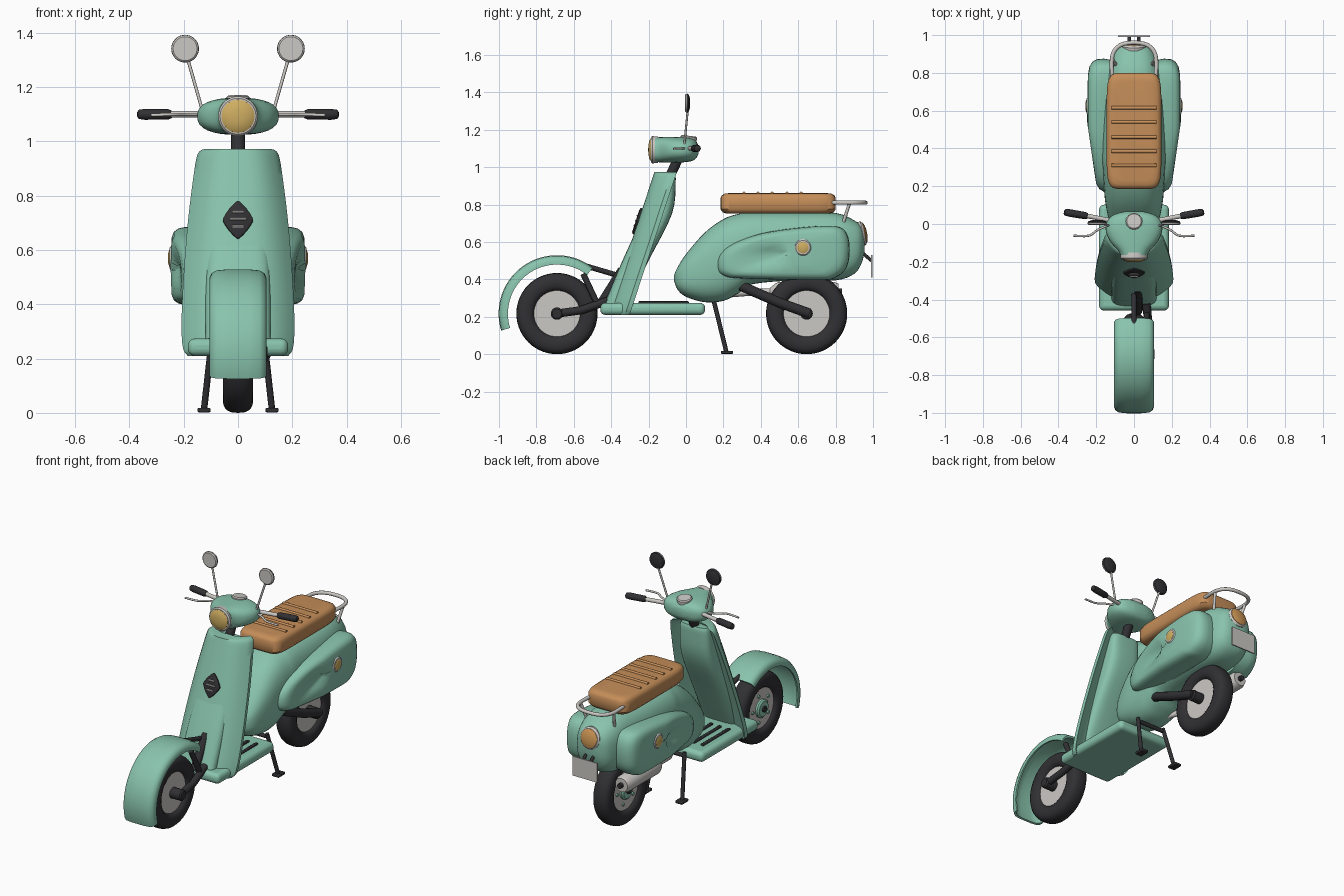
import bpy, bmesh, math
from mathutils import Vector as V

if "Cube" in bpy.data.objects:
    bpy.data.objects.remove(bpy.data.objects["Cube"])


def material(name, rgb):
    m = bpy.data.materials.new(name)
    m.diffuse_color = (*rgb, 1)
    m.use_nodes = True
    m.node_tree.nodes["Principled BSDF"].inputs["Base Color"].default_value = m.diffuse_color
    return m


GREEN = material("mint_green", (.25, .55, .42))
BLACK = material("black_rubber", (.03, .03, .034))
CHROME = material("chrome", (.60, .58, .55))
BROWN = material("tan_leather", (.56, .27, .10))
YELLOW = material("yellow_glass", (.62, .42, .12))
ORANGE = material("orange_glass", (.60, .30, .09))


def loft(name, rings, mat, closed=False):
    """Skin a list of equal point rings; cap the ends unless closed."""
    bm = bmesh.new()
    rows = [[bm.verts.new(p) for p in r] for r in rings]
    n = len(rows[0])
    for i in range(len(rows) if closed else len(rows) - 1):
        a, b = rows[i], rows[(i + 1) % len(rows)]
        for j in range(n):
            bm.faces.new((a[j], a[(j + 1) % n], b[(j + 1) % n], b[j]))
    if not closed:
        bm.faces.new(rows[0])
        bm.faces.new(rows[-1])
    bmesh.ops.recalc_face_normals(bm, faces=bm.faces)
    me = bpy.data.meshes.new(name)
    bm.to_mesh(me)
    bm.free()
    me.materials.append(mat)
    ob = bpy.data.objects.new(name, me)
    bpy.context.collection.objects.link(ob)
    return ob


def spline(pts, n=5, closed=False):
    """Catmull-Rom interpolation of tuples of any length."""
    out, c = [], len(pts)
    get = lambda i: pts[i % c] if closed else pts[max(0, min(c - 1, i))]
    for i in range(c if closed else c - 1):
        p, q, r, s = (get(i + k) for k in (-1, 0, 1, 2))
        for k in range(n):
            t = k / n
            out.append(tuple(.5 * (2*b + (d-a)*t + (2*a-5*b+4*d-e)*t*t + (3*b-a-3*d+e)*t**3)
                             for a, b, d, e in zip(p, q, r, s)))
    return out if closed else out + [tuple(pts[-1])]


def oval(w, h, power=2.0, n=32):
    """Superellipse points with half sizes w and h."""
    pts = []
    for i in range(n):
        c, s = math.cos(math.tau * i / n), math.sin(math.tau * i / n)
        pts.append((w * math.copysign(abs(c) ** (2 / power), c),
                    h * math.copysign(abs(s) ** (2 / power), s)))
    return pts


def circle(center, axis, r, n):
    q = V(axis).to_track_quat('Z', 'Y')
    return [V(center) + q @ V((x, y, 0)) for x, y in oval(r, r, 2, n)]


def lathe(name, center, axis, profile, mat, n=40, closed=False):
    """Turn (radius, distance along axis) pairs around an axis."""
    a = V(axis).normalized()
    return loft(name, [circle(V(center) + a * d, a, r, n) for r, d in profile], mat, closed)


def tube(name, pts, r, mat, n=12):
    pts = [V(p) for p in pts]
    rings = []
    for i, p in enumerate(pts):
        tan = pts[min(i + 1, len(pts) - 1)] - pts[max(i - 1, 0)]
        rings.append(circle(p, tan, r, n))
    return loft(name, rings, mat)


def box(name, loc, size, mat, bevel=0.0, rot_x=0.0, segments=3):
    x, y, z = (s / 2 for s in size)
    ob = loft(name, [[(-x, -y, h), (x, -y, h), (x, y, h), (-x, y, h)] for h in (-z, z)], mat)
    ob.location, ob.rotation_euler = loc, (rot_x, 0, 0)
    if bevel:
        m = ob.modifiers.new("round", 'BEVEL')
        m.width, m.segments = bevel, segments
    return ob


# Wheels: tyre, pale rim, hub on the left and axle nut on the right
for end, y in (("front", -.69), ("rear", .645)):
    c = (0, y, .217)
    lathe(end + "_tire", c, (1, 0, 0), [(.167 + a, b) for a, b in oval(.05, .056, 2.6, 20)],
          BLACK, 56, True)
    lathe(end + "_rim", c, (1, 0, 0), [(.128, -.034), (.128, .034)], CHROME, 48)
    lathe(end + "_brake_disc", c, (-1, 0, 0), [(.055, .03), (.055, .046), (.045, .054)], GREEN)
    lathe(end + "_axle", c, (1, 0, 0), [(.018, -.065), (.018, .03), (.033, .03), (.033, .1), (.025, .108)],
          BLACK, 20)
    for k in range(5):
        t = math.tau * k / 5
        p = (0, y + .085 * math.cos(t), .217 + .085 * math.sin(t))
        lathe(end + "_rim_bolt", p, (-1, 0, 0), [(.01, .03), (.01, .042)], GREEN, 10)

# Front fender: U-shaped section swept around the wheel
outer = [(-.105, .262), (-.105, .28), (-.098, .297), (-.08, .308), (-.04, .312)]
outer += [(-x, r) for x, r in reversed(outer)]
section = outer + [(x * .9, r - .012 if abs(x) < .1 else r) for x, r in reversed(outer)]
rings = []
for k in range(41):
    t = math.radians(52 + (197 - 52) * k / 40)
    rings.append([(x, -.69 + r * math.cos(t), .217 + r * math.sin(t)) for x, r in section])
loft("front_fender", rings, GREEN)

# Single-sided front fork and steering stem
tube("front_link", [(.085, -.69, .217), (.08, -.56, .235), (.065, -.42, .285)], .022, BLACK)
tube("front_strut", [(.06, -.55, .43), (.07, -.47, .26)], .016, BLACK)
tube("fork_tube", [(.02, -.34, .45), (.02, -.46, .26)], .025, BLACK)
tube("fender_bracket", [(.0, -.36, .42), (.0, -.53, .47)], .014, BLACK)
tube("steering_stem", [(0, -.12, .88), (0, -.03, 1.07)], .026, BLACK, 20)

# Leg shield: curved shell leaning backwards
rings = []
for z, w in spline([(.21, .185), (.24, .203), (.33, .208), (.5, .201), (.7, .185),
                    (.85, .167), (.94, .153), (.965, .14), (.973, .12)], 4):
    yf = -.17 - (.97 - z) * .331
    us = [-1 + k / 10 for k in range(21)]
    face = [(u * w, yf + .095 * abs(u) ** 3, z) for u in us]
    back = [(u * w * .985, yf + .065 + .055 * abs(u) ** 3, z) for u in reversed(us)]
    rings.append(face + back)
loft("leg_shield", rings, GREEN)
rings = []
for y, z, w, d in spline([(-.38, .26, .12, .06), (-.27, .5, .12, .07), (-.15, .75, .11, .075),
                          (-.105, .92, .10, .05), (-.10, .962, .09, .04)], 4):
    rings.append([(a, y + b, z) for a, b in oval(w, d, 3.5)])
loft("steering_column_cover", rings, GREEN)

# Badge: plain diamond with three bars
slope = math.atan(.331)
nrm, up = V((0, -math.cos(slope), math.sin(slope))), V((0, math.sin(slope), math.cos(slope)))
mid = V((0, -.17 - .26 * .331, .71))
diamond = oval(.056, .073, 1.25, 24)
loft("badge", [[mid + nrm * d + V((x * s, 0, 0)) + up * z * s for x, z in diamond]
               for d, s in ((-.01, 1), (.008, 1), (.013, .85))], BLACK)
for h, w in ((-.028, .02), (0, .03), (.028, .02)):
    p = mid + nrm * .013 + up * h
    tube("badge_bar", [p - V((w, 0, 0)), p + V((w, 0, 0))], .005, CHROME, 8)

# Floorboard with rubber strips
box("floorboard", (0, -.178, .242), (.37, .56, .064), GREEN, .026, 0, 4)
for x in (-.12, -.06, 0, .06, .12):
    box("floor_strip", (x, -.12, .277), (.02, .27, .012), BLACK, .004, 0, 2)

# Rear body: sections along its length (y, bottom, top, half width)
body = [(-.063, .39, .425, .04), (-.045, .345, .465, .09), (0, .307, .535, .125), (.1, .278, .65, .15),
        (.2, .285, .722, .16), (.28, .325, .75, .165), (.36, .375, .76, .17), (.6, .395, .76, .165),
        (.8, .395, .755, .145), (.9, .43, .715, .118), (.94, .49, .68, .085), (.955, .55, .64, .04)]
rings = [[(a, y, (lo + hi) / 2 + b) for a, b in oval(w, (hi - lo) / 2, 2.7, 40)]
         for y, lo, hi, w in spline(body, 4)]
loft("rear_body", rings, GREEN)

# Side panels with round lamps
outline = spline([(.168, .46), (.18, .53), (.25, .59), (.4, .645), (.6, .676), (.78, .686), (.85, .66),
                  (.875, .58), (.862, .47), (.8, .41), (.7, .396), (.3, .405), (.2, .42)], 4, True)
for s, side in ((1, "right"), (-1, "left")):
    rings = []
    for x, k in ((.10, .97), (.16, 1), (.195, .99), (.22, .95), (.236, .87), (.244, .74), (.247, .4), (.248, .1)):
        rings.append([(s * (x - .035 * max(0, .5 - y) / .33), .55 + (y - .55) * k, .54 + (z - .54) * k)
                      for y, z in outline])
    loft(side + "_side_panel", rings, GREEN)
    c = (0, .625, .57)
    lathe(side + "_lamp_ring", c, (s, 0, 0), [(.045, .22), (.045, .246), (.038, .252)], CHROME)
    lathe(side + "_lamp", c, (s, 0, 0), [(.031, .24), (.031, .253), (.02, .257), (.005, .258)], YELLOW)

# Seat with cross ribs
rings = []
for z, k in ((.752, .03), (.758, .012), (.775, 0), (.835, 0), (.85, .008), (.858, .022), (.861, .045)):
    rings.append([(a, .4925 + b, z) for a, b in oval(.145 - k, .308 - k, 7, 64)])
loft("seat", rings, BROWN)
for y in (.31, .385, .46, .54, .615):
    tube("seat_rib", [(-.118, y, .86), (-.112, y, .86), (.112, y, .86), (.118, y, .86)], .009, BROWN)

# Grab rail behind the seat
half = [(.115, .78, .81), (.118, .86, .81), (.105, .915, .81), (.065, .95, .81)]
tube("grab_rail", spline(half + [(0, .96, .81)] + [(-x, y, z) for x, y, z in reversed(half)]), .011, CHROME)
for s in (1, -1):
    tube("rail_support", [(s * .115, .875, .81), (s * .095, .84, .70)], .009, CHROME)

# Tail light and number plate
tail, axis = (0, .945, .645), (0, .97, .2)
lathe("tail_light_ring", tail, axis, [(.06, -.07), (.066, -.02), (.066, 0), (.057, .01)], CHROME)
lathe("tail_light", tail, axis, [(.055, 0), (.055, .012), (.04, .019), (.015, .023)], ORANGE)
for s in (1, -1):
    tube("plate_bracket", [(s * .025, .91, .57), (s * .025, .992, .5)], .009, BLACK)
box("number_plate", (0, .994, .47), (.17, .008, .12), CHROME)

# Swing arm and muffler
tube("swing_arm", [(.06, .22, .40), (.095, .34, .345), (.1, .5, .275), (.095, .66, .217)], .027, BLACK, 16)
lathe("muffler", (-.125, .48, .335), (0, 1, 0),
      [(.02, -.03), (.045, 0), (.052, .02), (.052, .31), (.042, .335)], CHROME)
tube("muffler_tip", [(-.125, .8, .335), (-.125, .835, .335)], .016, BLACK)
tube("exhaust_pipe", [(-.06, .22, .32), (-.12, .34, .33), (-.125, .48, .335)], .018, CHROME)

# Centre stand
for s in (1, -1):
    tube("stand_leg", [(s * .095, .15, .28), (s * .125, .215, .015)], .012, BLACK)
    box("stand_foot", (s * .125, .22, .01), (.048, .065, .016), BLACK, .004, 0, 2)
tube("stand_bar", [(-.1, .155, .26), (.1, .155, .26)], .012, BLACK)

# Handlebar housing and headlight
head = [(-.165, .072, .066), (-.14, .085, .067), (-.09, .128, .068), (-.03, .15, .068),
        (.02, .14, .063), (.05, .105, .05), (.066, .05, .025)]
rings = [[(a, y, 1.093 + b) for a, b in oval(w, h, 2.5)] for y, w, h in spline(head, 4)]
loft("handlebar_housing", rings, GREEN)
lathe("headlight_ring", (0, -.15, 1.093), (0, -1, 0), [(.07, 0), (.073, .03), (.066, .037)], CHROME)
lathe("headlight", (0, -.15, 1.093), (0, -1, 0),
      [(.062, .02), (.061, .038), (.048, .046), (.025, .051), (.005, .052)], YELLOW)
lathe("speedometer", (0, .01, 1.12), (0, .12, 1), [(.044, 0), (.044, .042), (.038, .048)], CHROME)

# Bars, grips, brake levers and mirrors on both sides
for s, side in ((1, "right"), (-1, "left")):
    tube(side + "_handlebar", [(s * .08, .01, 1.1), (s * .26, .045, 1.1)], .012, CHROME)
    lathe(side + "_grip", (s * .245, .042, 1.1), (s, .17, 0),
          [(.014, 0), (.019, .012), (.02, .10), (.017, .122), (.008, .128)], BLACK, 20)
    tube(side + "_brake_lever", spline([(s * .12, .0, 1.1), (s * .19, -.03, 1.1), (s * .24, -.062, 1.1),
                                        (s * .32, -.062, 1.097)], 4), .006, CHROME, 10)
    tube(side + "_mirror_stem", [(s * .13, -.01, 1.11), (s * .187, .01, 1.31)], .006, CHROME, 10)
    c = (s * .195, .006, 1.342)
    lathe(side + "_mirror_glass", c, (0, -1, 0), [(.05, -.002), (.05, .006), (.044, .011)], CHROME)
    lathe(side + "_mirror_back", c, (0, 1, 0), [(.051, 0), (.047, .008), (.03, .014), (.008, .016)], BLACK)

# Smooth shading with crisp edges
for ob in bpy.data.objects:
    ob.select_set(True)
    bpy.context.view_layer.objects.active = ob
bpy.ops.object.shade_smooth_by_angle(angle=math.radians(38))
